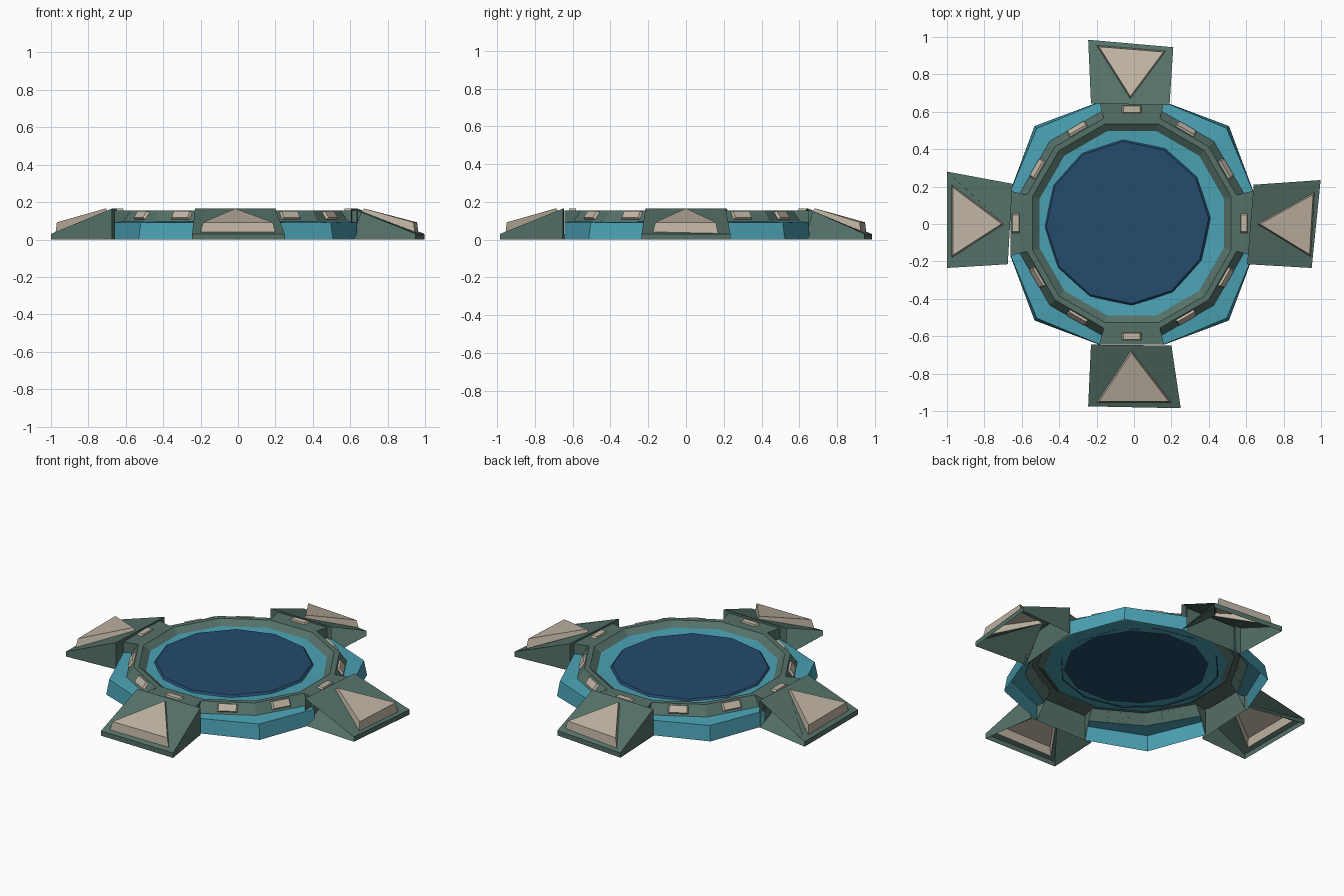
import bpy, bmesh
from math import cos, sin, radians, pi
from mathutils import Vector, Matrix

if "Cube" in bpy.data.objects:
    bpy.data.objects.remove(bpy.data.objects["Cube"])

CX, CY = -0.012, 0.004          # centre of the ring


def material(name, rgb):
    m = bpy.data.materials.new(name)
    m.diffuse_color = (*rgb, 1)
    m.use_nodes = True
    m.node_tree.nodes["Principled BSDF"].inputs["Base Color"].default_value = m.diffuse_color
    return m


GREEN = material("green_metal", (0.09, 0.165, 0.14))
TEAL = material("teal", (0.07, 0.36, 0.46))
NAVY = material("deep_blue", (0.018, 0.07, 0.15))
BEIGE = material("beige", (0.53, 0.46, 0.37))


def make(name, faces, mat):
    """Flat shaded open shell from a list of faces given as point lists."""
    bm = bmesh.new()
    for pts in faces:
        bm.faces.new([bm.verts.new(p) for p in pts])
    bmesh.ops.remove_doubles(bm, verts=bm.verts, dist=0.0005)
    bmesh.ops.recalc_face_normals(bm, faces=bm.faces)
    if sum(f.normal.z * f.calc_area() for f in bm.faces) < 0:
        bmesh.ops.reverse_faces(bm, faces=bm.faces)
    me = bpy.data.meshes.new(name)
    bm.to_mesh(me)
    bm.free()
    me.materials.append(mat)
    ob = bpy.data.objects.new(name, me)
    bpy.context.collection.objects.link(ob)
    return ob


def pol(r, deg, z, c=(CX, CY)):
    return Vector((c[0] + r * cos(radians(deg)), c[1] + r * sin(radians(deg)), z))


def strip(a0, a1, profile):
    """Faces between two angles following a (radius0, radius1, z) profile."""
    return [[pol(p[0], a0, p[2]), pol(p[1], a1, p[2]), pol(q[1], a1, q[2]), pol(q[0], a0, q[2])]
            for p, q in zip(profile, profile[1:])]


# Teal outer skirt with ledge, four corner sections
faces = []
for q in range(4):
    b = 90 * q
    faces += strip(b + 15, b + 45, [(.672, .735, 0), (.67, .718, .09), (.62, .62, .097)])
    faces += strip(b + 45, b + 75, [(.735, .672, 0), (.718, .67, .09), (.62, .62, .097)])
make("outer_skirt", faces, TEAL)

# Green raised ring: sloped wall, rim and inner bevel, with flat bridges to the feet
faces = []
for k in range(12):
    a0, a1 = 30 * k - 15, 30 * k + 15
    faces += strip(a0, a1, [(.58, .58, .155), (.55, .55, .155), (.51, .51, .125)])
    if k % 3:
        faces += strip(a0, a1, [(.62, .62, .097), (.58, .58, .155)])
    else:
        faces += strip(a0, a1, [(.67, .67, .155), (.58, .58, .155)])
        for a in (a0, a1):
            faces.append([pol(.58, a, .155), pol(.67, a, .155), pol(.67, a, .0), pol(.62, a, .097)])
make("raised_ring", faces, GREEN)

# Teal floor around the pool
faces = []
for k in range(12):
    faces += strip(30 * k - 15, 30 * k + 15, [(.51, .51, .125), (.40, .40, .118)])
make("pool_surround", faces, TEAL)

# Twelve-sided pool surface with a bevelled edge
PC = (-.035, .008)
ring = lambda r, z: [pol(r, 30 * k + 3, z, PC) for k in range(12)]
low, high = ring(.447, .117), ring(.434, .131)
faces = [high] + [[low[k - 1], low[k], high[k], high[k - 1]] for k in range(12)]
make("pool_surface", faces, NAVY)


def frustum(w, d, h, m):
    """Raised tile with tapered sides, placed by matrix m."""
    def rect(s, z):
        return [m @ Vector((x * w / 2 * s, y * d / 2 * s, z))
                for x, y in ((-1, -1), (1, -1), (1, 1), (-1, 1))]
    lo, hi = rect(1, 0), rect(.86, h)
    return [hi] + [[lo[i - 1], lo[i], hi[i], hi[i - 1]] for i in range(4)]


# Beige light tiles on the sloped walls and on the bridges
for k in range(12):
    a = radians(30 * k)
    turn = Matrix.Rotation(a + pi / 2, 4, 'Z')
    if k % 3:
        p = pol(.578, 30 * k, .127)
        m = Matrix.Translation(p) @ turn @ Matrix.Rotation(radians(56), 4, 'X')
        tile = frustum(.115, .048, .014, m)
    else:
        m = Matrix.Translation(pol((.60, .61, .62, .605)[k // 3], 30 * k, .154)) @ turn
        tile = frustum(.105, .04, .011, m)
    make("light_tile_%02d" % k, tile, BEIGE)

# Four wedge feet: outer pair, inner pair, then plate base pair and plate tip
FEET = {
    "front": [(-.245, -.975), (.25, -.985), (.2, -.65), (-.23, -.645),
              (-.2, -.955), (.2, -.955), (-.015, -.675)],
    "right": [(.95, -.235), (.998, .235), (.64, .21), (.605, -.215),
              (.945, -.175), (.965, .17), (.66, .0)],
    "back": [(.21, .945), (-.245, .985), (-.23, .645), (.19, .635),
             (.17, .925), (-.2, .955), (-.02, .67)],
    "left": [(-1, .28), (-1, -.235), (-.675, -.215), (-.65, .215),
             (-.975, .21), (-.975, -.18), (-.695, .0)],
}
for name, pts in FEET.items():
    axis = Vector({"front": (0, -1), "right": (1, 0), "back": (0, 1), "left": (-1, 0)}[name])
    P = [Vector(p) for p in pts]
    out = (P[0] + P[1]).dot(axis) / 2
    inn = (P[2] + P[3]).dot(axis) / 2

    def slope(p):
        t = min(1, max(0, (out - p.dot(axis)) / (out - inn)))
        return .03 + .135 * t

    top = [Vector((p.x, p.y, .03 if i < 2 else .165 if i < 4 else slope(p)))
           for i, p in enumerate(P)]
    bot = [Vector((p.x, p.y, 0)) for p in P[:4]]
    o0, o1, i1, i0, b0, b1, tip = top
    # hollow wedge body with an opening under the plate
    faces = [[o0, o1, b1, b0], [o1, i1, tip, b1], [i1, i0, tip], [i0, o0, b0, tip]]
    faces += [[bot[i - 1], bot[i], top[i], top[i - 1]] for i in range(4)]
    make(name + "_foot", faces, GREEN)
    # triangular plate standing proud at its outer edge
    mid = (b0 + b1 + tip) / 3
    lo = [b0, b1, tip]
    hi = []
    for v, z in zip(lo, (.092, .092, .166)):
        s = mid.lerp(v, .93)
        hi.append(Vector((s.x, s.y, z)))
    make(name + "_foot_plate", [hi] + [[lo[i - 1], lo[i], hi[i], hi[i - 1]] for i in range(3)], BEIGE)
